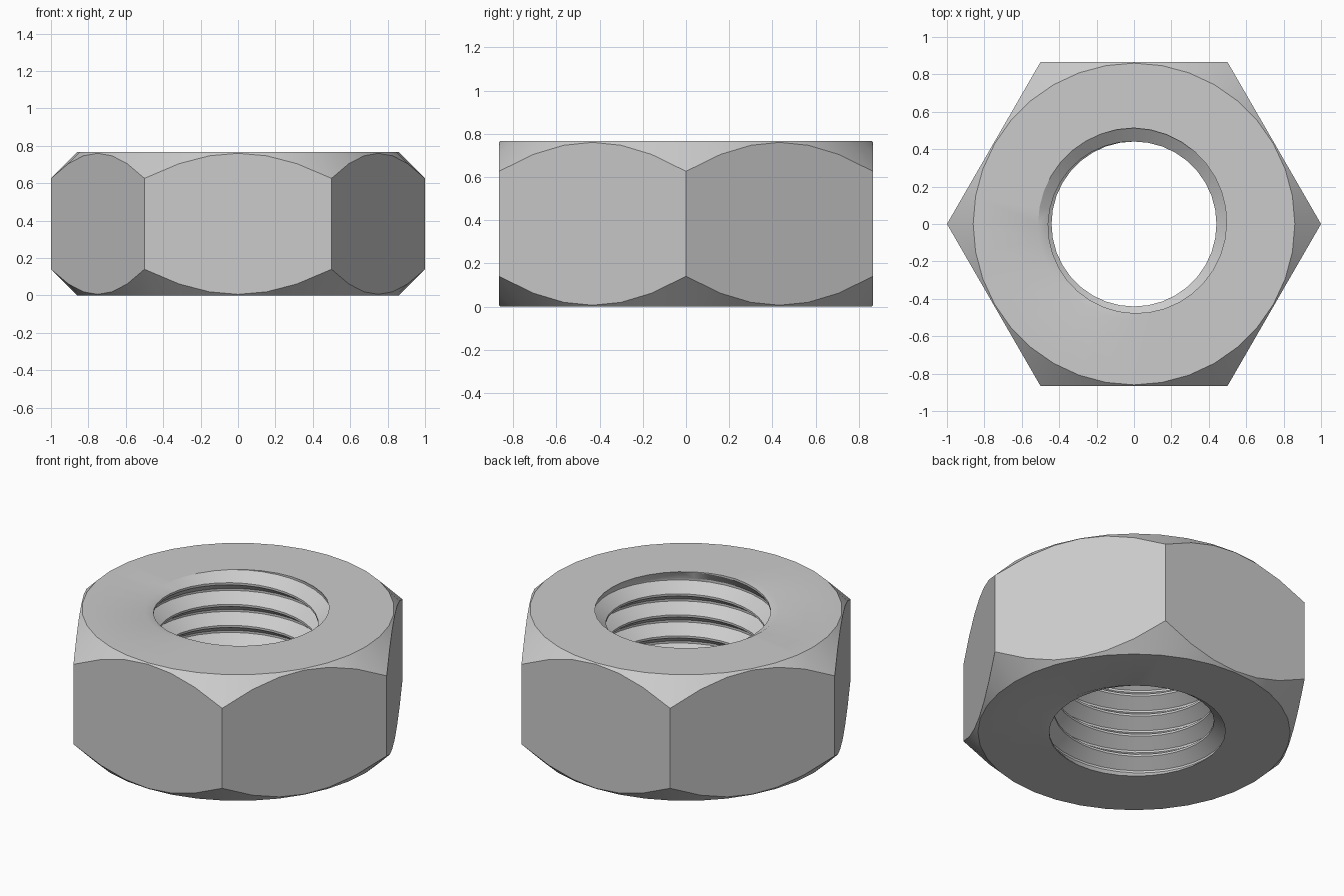
import bpy, bmesh
from math import sin, cos, pi, radians

cube = bpy.data.objects.get("Cube")
if cube:
    bpy.data.objects.remove(cube)

HEIGHT = 0.766
FLAT = 0.866              # centre to each flat side
FACE = 0.86               # radius of the flat end faces
MAJOR, MINOR = 0.513, 0.441
N = 36                    # segments per turn
TURNS = 6
PITCH = HEIGHT / TURNS
PROFILE = [(0, 0), (0.1, 0), (0.5, 1), (0.6, 1)]   # drop in pitches, is crest

steel = bpy.data.materials.new("steel_grey")
steel.use_nodes = True
GREY = (0.6, 0.6, 0.6, 1)
steel.diffuse_color = GREY
steel.node_tree.nodes["Principled BSDF"].inputs["Base Color"].default_value = GREY

bm = bmesh.new()


def vert(step, radius, z):
    """Vertex at a clockwise step around the axis, starting at the back."""
    a = 2 * pi * step / N
    return bm.verts.new((radius * sin(a), radius * cos(a), z))


def ring(radius_at, z_at):
    return [vert(i, radius_at(i), z_at(i)) for i in range(N)]


def bridge(a, b):
    for i in range(N):
        j = (i + 1) % N
        bm.faces.new((a[i], a[j], b[j], b[i]))


def hex_radius(i):
    """Distance from the axis to the hexagon's outline."""
    return FLAT / cos(radians((i * 360 / N + 30) % 60 - 30))


def chamfer_drop(i):
    return hex_radius(i) - FACE


# Outer body: end faces, conical chamfers and six flat sides
rings = [
    ring(lambda i: MAJOR, lambda i: HEIGHT),
    ring(lambda i: FACE, lambda i: HEIGHT),
    ring(hex_radius, lambda i: HEIGHT - chamfer_drop(i)),
    ring(hex_radius, chamfer_drop),
    ring(lambda i: FACE, lambda i: 0),
    ring(lambda i: MAJOR, lambda i: 0),
]
for upper, lower in zip(rings, rings[1:]):
    bridge(upper, lower)

# Internal thread: right-hand helix, crests fading out over the end turns
last = (TURNS + 1) * N
helix = []
for s in range(last + N + 1):
    fade = max(0, min(1, s / N, (last - s) / N))
    row = []
    for drop, crest in PROFILE:
        z = HEIGHT + PITCH * (1 - s / N - drop)
        radius = MAJOR - (MAJOR - MINOR) * fade * crest
        row.append(vert(s, radius, max(0, min(HEIGHT, z))))
    helix.append(row)
for s in range(last):
    a, b = helix[s], helix[s + 1]
    for j in range(len(PROFILE) - 1):
        bm.faces.new((a[j], b[j], b[j + 1], a[j + 1]))
    bm.faces.new((a[-1], b[-1], helix[s + 1 + N][0], helix[s + N][0]))

# Weld the thread to the body and clean up collapsed faces
bmesh.ops.remove_doubles(bm, verts=bm.verts[:], dist=1e-5)
bmesh.ops.dissolve_degenerate(bm, edges=bm.edges[:], dist=1e-5)
loose = [v for v in bm.verts if not v.link_faces]
bmesh.ops.delete(bm, geom=loose, context='VERTS')
bmesh.ops.recalc_face_normals(bm, faces=bm.faces[:])

mesh = bpy.data.meshes.new("hex_nut")
bm.to_mesh(mesh)
bm.free()
mesh.materials.append(steel)
nut = bpy.data.objects.new("hex_nut", mesh)
bpy.context.collection.objects.link(nut)

bpy.ops.object.select_all(action='DESELECT')
nut.select_set(True)
bpy.context.view_layer.objects.active = nut
bpy.ops.object.shade_smooth_by_angle(angle=radians(30))
